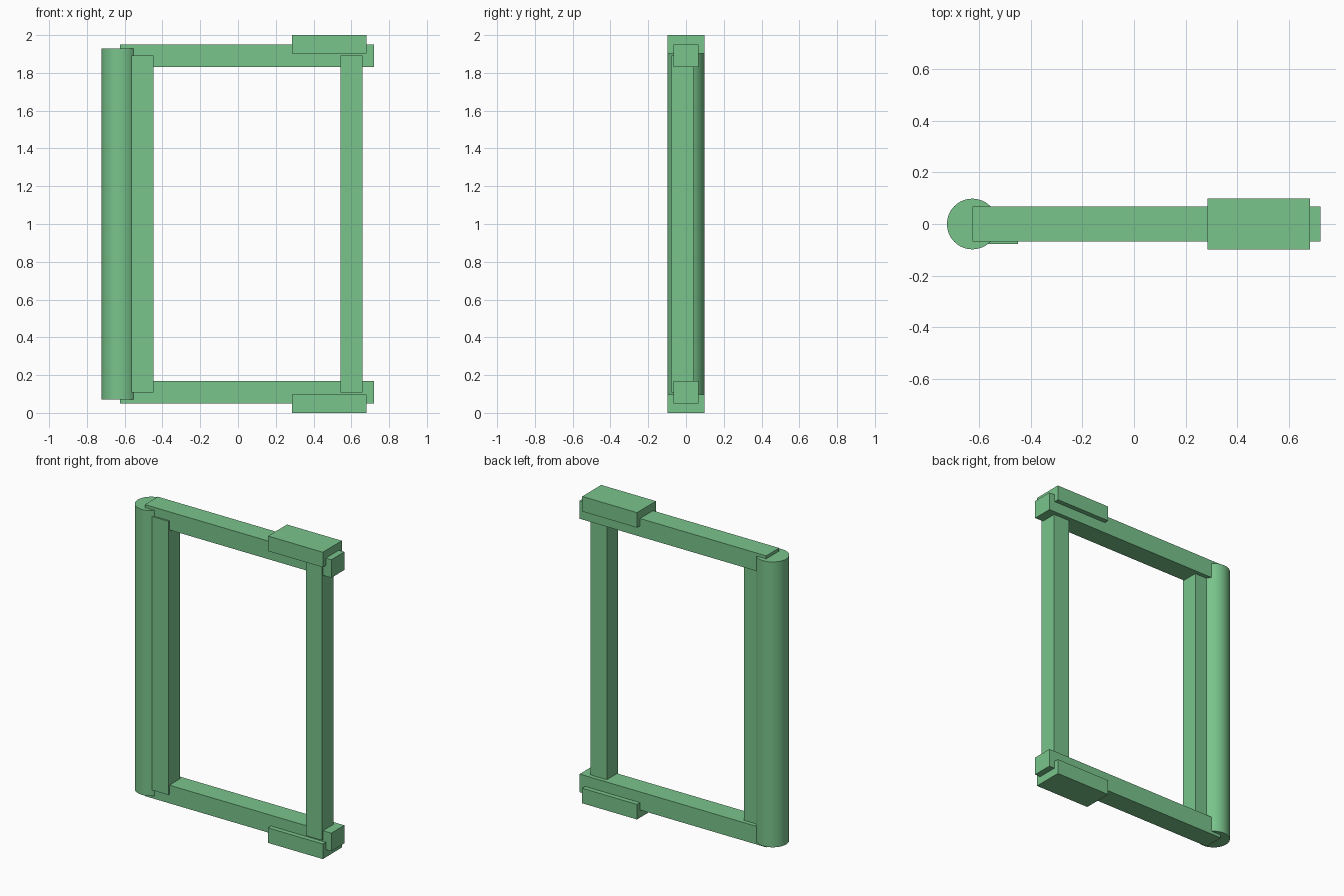
import bpy
import math

cube = bpy.data.objects.get("Cube")
if cube:
    bpy.data.objects.remove(cube, do_unlink=True)

# Single flat green
green = bpy.data.materials.new("soft_green")
green.use_nodes = True
colour = (0.19, 0.55, 0.26, 1)
green.diffuse_color = colour
green.node_tree.nodes["Principled BSDF"].inputs["Base Color"].default_value = colour


def box(name, x, y, z):
    """Box given by its (min, max) range on each axis."""
    spans = (x, y, z)
    bpy.ops.mesh.primitive_cube_add(size=1, location=[(a + b) / 2 for a, b in spans])
    ob = bpy.context.object
    ob.name = name
    ob.scale = [b - a for a, b in spans]
    bpy.ops.object.transform_apply(location=False, rotation=False, scale=True)
    ob.data.materials.append(green)


# Top and bottom rails, each with a wider block on its outer face
HEIGHT = 2.0
for side in ("bottom", "top"):
    def level(low, high):
        return (low, high) if side == "bottom" else (HEIGHT - high, HEIGHT - low)

    box(side + "_rail", (-0.625, 0.72), (-0.067, 0.067), level(0.05, 0.168))
    box(side + "_block", (0.285, 0.68), (-0.098, 0.098), level(0, 0.098))

# Upright posts, set slightly proud of the rails at the front
for name, x in (("right_post", -0.565), ("left_post", 0.543)):
    box(name, (x, x + 0.117), (-0.077, 0.04), (0.108, 1.892))

# Round hinge column
bpy.ops.mesh.primitive_cylinder_add(vertices=48, radius=0.098, depth=1.86,
                                    location=(-0.625, 0, HEIGHT / 2))
column = bpy.context.object
column.name = "hinge_column"
column.data.materials.append(green)
bpy.ops.object.shade_smooth_by_angle(angle=math.radians(30))
